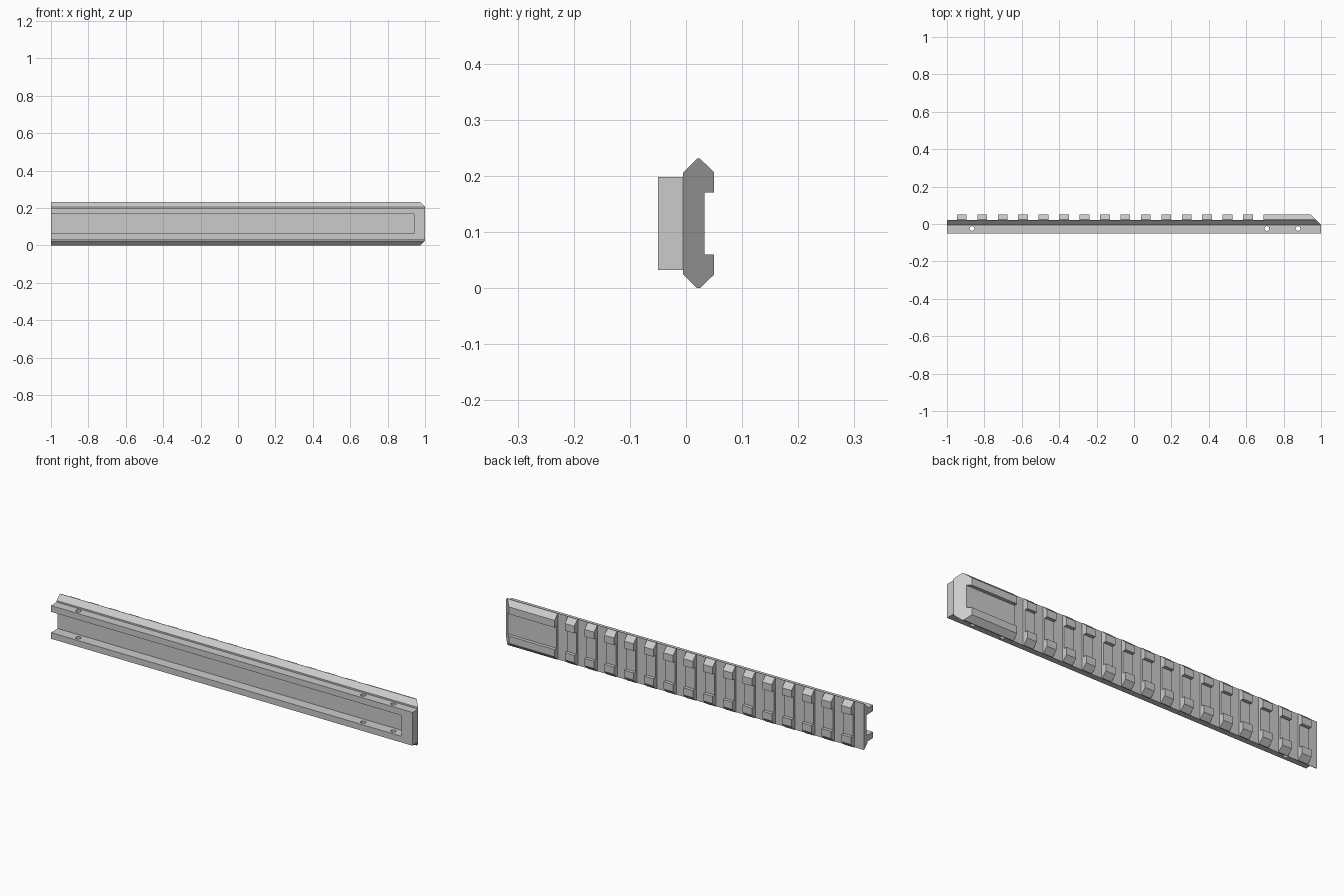
import bpy
import bmesh
from mathutils import Vector

cube = bpy.data.objects.get("Cube")
if cube:
    bpy.data.objects.remove(cube)

MID = 0.1155          # height of the rail's centre line
PITCH, TOOTH = 0.1093, 0.0525
FIRST, TEETH = -0.947, 15

grey = bpy.data.materials.new("plain grey")
grey.use_nodes = True
grey.diffuse_color = (0.6, 0.6, 0.6, 1)
grey.node_tree.nodes["Principled BSDF"].inputs["Base Color"].default_value = (0.6, 0.6, 0.6, 1)


def make_object(name, bm):
    bmesh.ops.recalc_face_normals(bm, faces=bm.faces)
    mesh = bpy.data.meshes.new(name)
    bm.to_mesh(mesh)
    bm.free()
    mesh.materials.append(grey)
    obj = bpy.data.objects.new(name, mesh)
    bpy.context.collection.objects.link(obj)
    return obj


def add_box(bm, x, y, z):
    made = bmesh.ops.create_cube(bm, size=1)["verts"]
    for v in made:
        v.co = [lo + (c + 0.5) * (hi - lo) for c, (lo, hi) in zip(v.co, (x, y, z))]


def cut(target, name, bm):
    cutter = make_object(name, bm)
    cutter.hide_render = True
    mod = target.modifiers.new(name, "BOOLEAN")
    mod.operation = "DIFFERENCE"
    mod.solver = "EXACT"
    mod.object = cutter
    bpy.context.view_layer.objects.active = target
    bpy.ops.object.modifier_apply(modifier=mod.name)
    bpy.data.objects.remove(cutter)


# Rail: mirrored cross-section (y, height above centre) swept along x
half = [(-0.05, 0.083), (-0.005, 0.083), (-0.005, 0.091), (0.02, 0.1155),
        (0.025, 0.1155), (0.05, 0.091), (0.05, 0.055), (0.033, 0.055)]
section = half + [(y, -h) for y, h in reversed(half)]
bm = bmesh.new()
face = bm.faces.new([bm.verts.new((-1, y, MID + h)) for y, h in section])
swept = bmesh.ops.extrude_face_region(bm, geom=[face])["geom"]
bmesh.ops.translate(bm, vec=(2, 0, 0), verts=[g for g in swept if isinstance(g, bmesh.types.BMVert)])

# Sloped end of the dovetail
sliced = bmesh.ops.bisect_plane(bm, geom=bm.verts[:] + bm.edges[:] + bm.faces[:],
                                plane_co=Vector((1, -0.005, 0)),
                                plane_no=Vector((1, 1, 0)), clear_outer=True)
open_edges = [e for e in bm.edges if e.is_boundary]
bmesh.ops.holes_fill(bm, edges=open_edges, sides=0)
rail = make_object("accessory_rail", bm)

# Cross slots between the teeth
bm = bmesh.new()
for i in range(TEETH + 1):
    end = FIRST + i * PITCH
    start = end - PITCH + TOOTH if i else -1.1
    add_box(bm, (start, end), (0.022, 0.1), (-0.1, 0.4))
cut(rail, "cross_slots", bm)

# Long front channel, open at the right end
bm = bmesh.new()
add_box(bm, (-1.1, 0.94), (-0.1, 0.003), (MID - 0.052, MID + 0.052))
cut(rail, "front_channel", bm)

# Pin holes through both side walls
bm = bmesh.new()
for x in (-0.866, 0.71, 0.877):
    made = bmesh.ops.create_cone(bm, cap_ends=True, segments=24, radius1=0.0125,
                                 radius2=0.0125, depth=0.5)["verts"]
    bmesh.ops.translate(bm, vec=(x, -0.024, MID), verts=made)
cut(rail, "pin_holes", bm)
